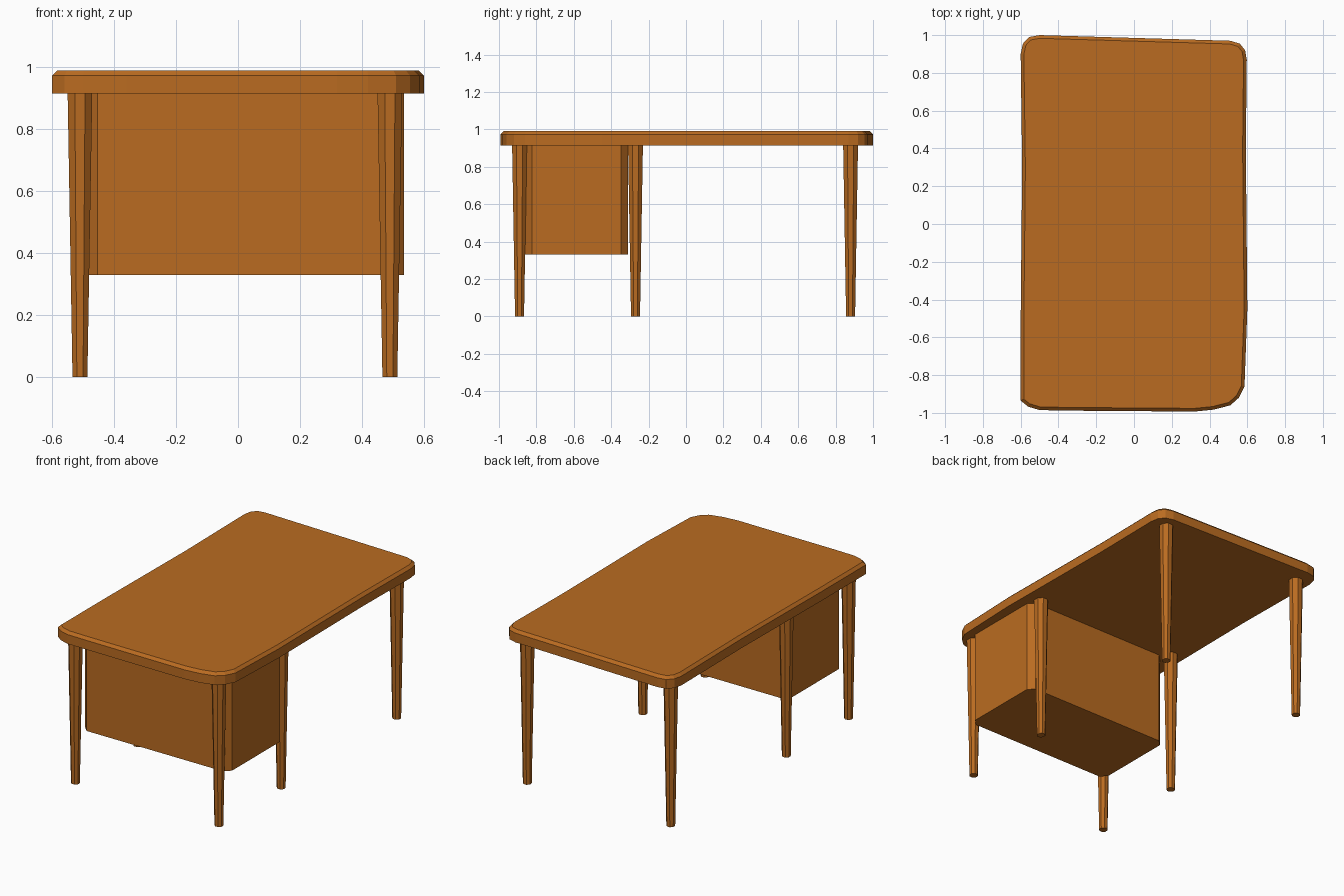
import bpy, bmesh, math
from mathutils import Matrix

cube = bpy.data.objects.get("Cube")
if cube:
    bpy.data.objects.remove(cube, do_unlink=True)

wood = bpy.data.materials.new("warm_wood")
wood.use_nodes = True
colour = (0.49, 0.148, 0.015, 1)
wood.diffuse_color = colour
wood.node_tree.nodes["Principled BSDF"].inputs["Base Color"].default_value = colour


def finish(name, bm):
    bmesh.ops.recalc_face_normals(bm, faces=bm.faces)
    mesh = bpy.data.meshes.new(name)
    bm.to_mesh(mesh)
    bm.free()
    mesh.materials.append(wood)
    obj = bpy.data.objects.new(name, mesh)
    bpy.context.collection.objects.link(obj)
    return obj


def slab(name, outline, bottom, top, bevel=0):
    """Extrude an outline upward, optionally chamfering its upper rim."""
    bm = bmesh.new()
    base = bm.faces.new([bm.verts.new((x, y, bottom)) for x, y in outline])
    result = bmesh.ops.extrude_face_region(bm, geom=[base], use_keep_orig=True)
    upper = [v for v in result["geom"] if isinstance(v, bmesh.types.BMVert)]
    bmesh.ops.translate(bm, verts=upper, vec=(0, 0, top - bottom))
    if bevel:
        rim = [e for e in bm.edges if all(v in upper for v in e.verts)]
        bmesh.ops.bevel(bm, geom=rim, offset=bevel, segments=1, affect="EDGES")
    return finish(name, bm)


# Table top: a slightly uneven rounded rectangle
outline = [
    (-0.60, 0.90), (-0.588, 0.955), (-0.555, 0.99), (-0.50, 1.0),
    (0.51, 0.97), (0.56, 0.955), (0.588, 0.92), (0.597, 0.87),
    (0.592, 0.40), (0.60, -0.45), (0.585, -0.86), (0.555, -0.92),
    (0.51, -0.96), (0.42, -0.983), (0.32, -0.993), (-0.36, -0.988),
    (-0.50, -0.985), (-0.56, -0.967), (-0.60, -0.935),
    (-0.60, -0.50), (-0.592, 0.30),
]
slab("table_top", outline, 0.915, 0.99, 0.017)

# Drawer pedestal with clipped corners
x0, x1, y0, y1, c = -0.49, 0.535, -0.86, -0.31, 0.037
slab("drawer_pedestal", [
    (x0 + c, y0), (x1 - c, y0), (x1, y0 + c), (x1, y1 - c),
    (x1 - c, y1), (x0 + c, y1), (x0, y1 - c), (x0, y0 + c),
], 0.33, 0.916)

# Tapered eight-sided legs
for row, y in (("front", -0.89), ("middle", -0.27), ("back", 0.88)):
    for side, x in (("right", -0.51), ("left", 0.49)):
        bm = bmesh.new()
        bmesh.ops.create_cone(
            bm, cap_ends=True, segments=8, radius1=0.026, radius2=0.043,
            depth=0.916,
            matrix=Matrix.Translation((x, y, 0.458)) @ Matrix.Rotation(math.pi / 8, 4, "Z"))
        finish(f"{row}_{side}_leg", bm)
